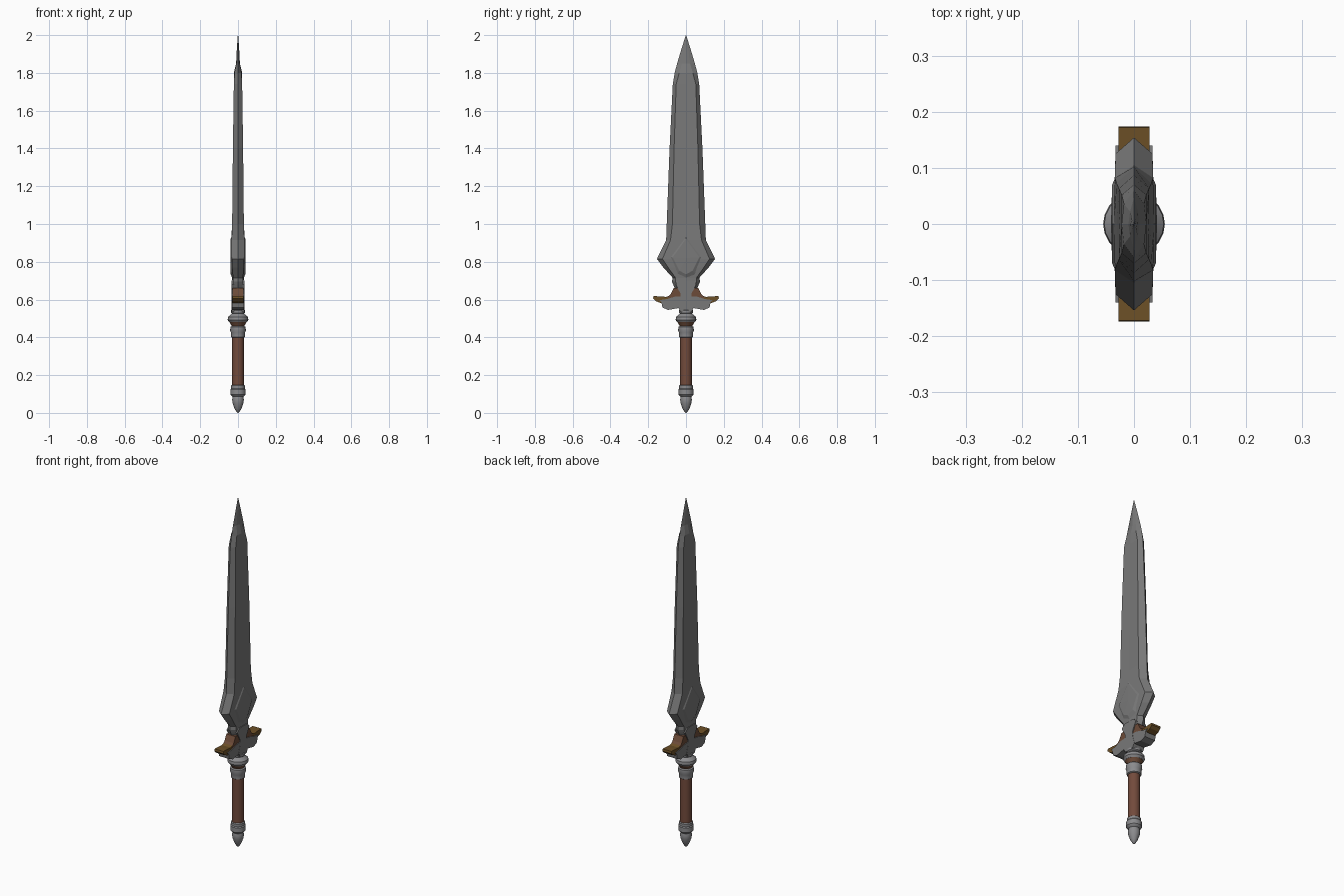
import bpy, bmesh, math


def mat(name, rgb):
    m = bpy.data.materials.new(name)
    m.diffuse_color = (*rgb, 1)
    return m


BLADE = mat("blade steel", (0.19, 0.19, 0.19))
STEEL = mat("fitting steel", (0.26, 0.26, 0.27))
LEATHER = mat("brown leather", (0.17, 0.07, 0.045))
BRONZE = mat("dark bronze", (0.15, 0.08, 0.02))
COPPER = mat("reddish copper", (0.15, 0.07, 0.04))


def finish(name, bm, mats, smooth=None):
    bmesh.ops.remove_doubles(bm, verts=bm.verts, dist=1e-5)
    bmesh.ops.recalc_face_normals(bm, faces=bm.faces)
    me = bpy.data.meshes.new(name)
    bm.to_mesh(me)
    bm.free()
    ob = bpy.data.objects.new(name, me)
    bpy.context.collection.objects.link(ob)
    for m in mats:
        me.materials.append(m)
    if smooth:
        bpy.ops.object.select_all(action='DESELECT')
        ob.select_set(True)
        bpy.context.view_layer.objects.active = ob
        bpy.ops.object.shade_smooth_by_angle(angle=math.radians(smooth))
    return ob


def loft(name, rings, mats, smooth=None):
    """Skin a stack of rings with equal point counts and cap the ends."""
    bm = bmesh.new()
    vs = [[bm.verts.new(p) for p in r] for r in rings]
    n = len(vs[0])
    for a, b in zip(vs, vs[1:]):
        for i in range(n):
            j = (i + 1) % n
            bm.faces.new((a[i], a[j], b[j], b[i]))
    bm.faces.new(vs[0])
    bm.faces.new(vs[-1])
    return finish(name, bm, mats, smooth)


def lathe(name, profile, m, n=20):
    rings = [[(r * math.cos(2 * math.pi * i / n), r * math.sin(2 * math.pi * i / n), z)
              for i in range(n)] for r, z in profile]
    return loft(name, rings, [m], 35)


def plate(name, pts, hx, m, side=1):
    """Extrude a (y, z) outline across x, optionally mirrored in y."""
    return loft(name, [[(x, side * y, z) for y, z in pts] for x in (-hx, hx)], [m])


# blade: z, edge half-width, bevel half-width, bevel thickness, ridge thickness
rows = [(0.61, 0.030, 0.018, 0.022, 0.026),
        (0.65, 0.055, 0.040, 0.024, 0.028),
        (0.68, 0.068, 0.050, 0.028, 0.030),
        (0.695, 0.075, 0.055, 0.026, 0.030),
        (0.715, 0.070, 0.055, 0.026, 0.031),
        (0.77, 0.120, 0.095, 0.031, 0.035),
        (0.815, 0.154, 0.125, 0.033, 0.037),
        (0.915, 0.105, 0.082, 0.034, 0.036),
        (1.00, 0.102, 0.072, 0.031, 0.030),
        (1.40, 0.087, 0.063, 0.027, 0.026),
        (1.74, 0.070, 0.052, 0.022, 0.022),
        (1.80, 0.060, 0.036, 0.018, 0.022),
        (1.85, 0.047, 0.022, 0.007, 0.010),
        (1.93, 0.023, 0.010, 0.004, 0.006),
        (2.00, 0.001, 0.0005, 0.0005, 0.001)]
loft("blade", [[(0, w, z), (t, b, z), (r, 0, z), (t, -b, z),
                (0, -w, z), (-t, -b, z), (-r, 0, z), (-t, b, z)]
               for z, w, b, t, r in rows], [BLADE])

# raised diamond on each blade face
for s in (-1, 1):
    bm = bmesh.new()
    outer = [(0, 0.955), (0.10, 0.825), (0.05, 0.73), (0, 0.705), (-0.05, 0.73), (-0.10, 0.825)]
    base = [bm.verts.new((s * 0.026, y, z)) for y, z in outer]
    top = [bm.verts.new((s * 0.039, y * 0.7, 0.82 + (z - 0.82) * 0.75)) for y, z in outer]
    mid = bm.verts.new((s * 0.041, 0, 0.82))
    for i in range(6):
        j = (i + 1) % 6
        bm.faces.new((base[i], base[j], top[j], top[i]))
        bm.faces.new((top[i], top[j], mid))
    bm.faces.new(base)
    finish("blade_diamond", bm, [BLADE])

# guard: steel wings below, bronze horns and copper inlay above
wing = [(0, 0.555), (0.04, 0.555), (0.095, 0.545), (0.125, 0.558), (0.130, 0.585),
        (0.140, 0.597), (0.10, 0.603), (0.06, 0.615), (0, 0.62)]
horn = [(0.055, 0.600), (0.10, 0.590), (0.135, 0.582), (0.160, 0.592), (0.174, 0.606),
        (0.172, 0.618), (0.135, 0.617), (0.105, 0.614), (0.075, 0.626)]
inlay = [(0.010, 0.60), (0.065, 0.605), (0.100, 0.61), (0.080, 0.630), (0.064, 0.662),
         (0.045, 0.662), (0.02, 0.635)]
for s, tag in ((1, "right"), (-1, "left")):
    plate("guard_wing_" + tag, wing, 0.033, BLADE, s)
    plate("guard_horn_" + tag, horn, 0.028, BRONZE, s)
    plate("guard_inlay_" + tag, inlay, 0.029, COPPER, s)

# centre block of the guard
centre = [(0.030, 0.535), (0.042, 0.56), (0.030, 0.60), (0.028, 0.63), (0.055, 0.68), (0.035, 0.70)]
loft("guard_centre", [[(0.034, y, z), (-0.034, y, z), (-0.034, -y, z), (0.034, -y, z)]
                      for y, z in centre], [BLADE])

# handle fittings
lathe("collar", [(0.028, 0.55), (0.038, 0.542), (0.038, 0.53), (0.032, 0.525), (0.053, 0.508),
                 (0.055, 0.492), (0.046, 0.48)], STEEL)
lathe("collar_band", [(0.046, 0.481), (0.034, 0.462), (0.030, 0.45)], COPPER)
lathe("grip_ferrule", [(0.030, 0.462), (0.040, 0.455), (0.042, 0.435), (0.037, 0.425),
                       (0.037, 0.402), (0.031, 0.398)], STEEL)
lathe("grip", [(0.031, 0.41), (0.031, 0.13)], LEATHER)
lathe("pommel", [(0.031, 0.148), (0.036, 0.144), (0.036, 0.130), (0.040, 0.125), (0.040, 0.098),
                 (0.034, 0.090), (0.028, 0.086), (0.031, 0.072), (0.029, 0.052), (0.018, 0.022),
                 (0.006, 0.003), (0.001, 0.0)], STEEL)
